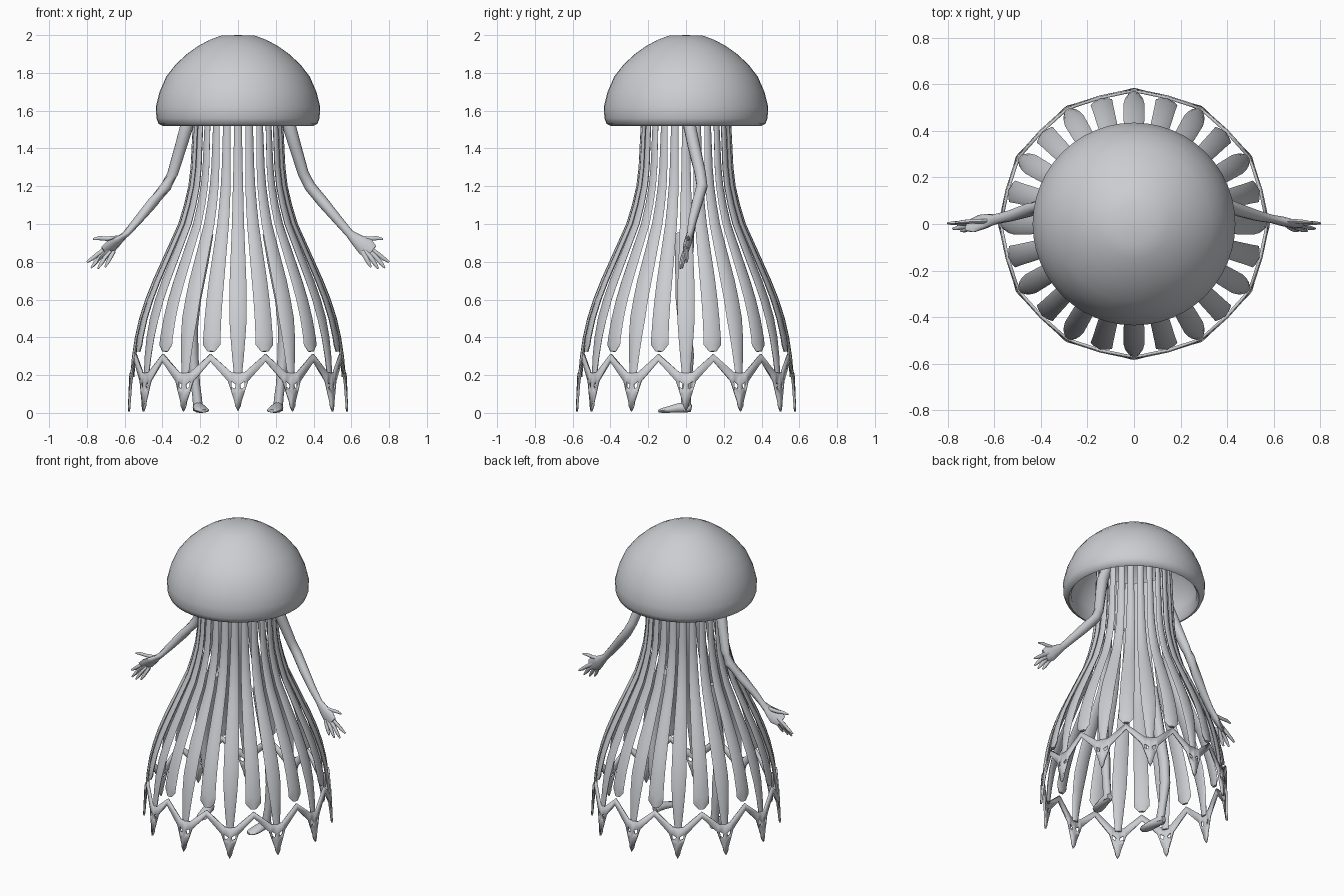
import bpy, bmesh
from math import sin, cos, pi, tau, radians
from mathutils import Vector

cube = bpy.data.objects.get("Cube")
if cube:
    bpy.data.objects.remove(cube, do_unlink=True)

grey = bpy.data.materials.new("pale_grey")
grey.use_nodes = True
colour = (0.6, 0.61, 0.64, 1)
grey.diffuse_color = colour
grey.node_tree.nodes["Principled BSDF"].inputs["Base Color"].default_value = colour


def finish(name, bm, angle=40):
    bmesh.ops.recalc_face_normals(bm, faces=bm.faces)
    mesh = bpy.data.meshes.new(name)
    bm.to_mesh(mesh)
    bm.free()
    mesh.materials.append(grey)
    obj = bpy.data.objects.new(name, mesh)
    bpy.context.collection.objects.link(obj)
    bpy.ops.object.select_all(action="DESELECT")
    obj.select_set(True)
    bpy.context.view_layer.objects.active = obj
    bpy.ops.object.shade_smooth_by_angle(angle=radians(angle))
    return obj


def loft(bm, path, sizes, side, sides=8):
    """Skin elliptical rings along a path; sizes are (half width, half depth)."""
    path = [Vector(p) for p in path]
    rings = []
    for i, p in enumerate(path):
        along = (path[min(i + 1, len(path) - 1)] - path[max(i - 1, 0)]).normalized()
        depth = along.cross(Vector(side)).normalized()
        wide = depth.cross(along)
        w, d = sizes[i]
        rings.append([bm.verts.new(p + wide * w * cos(tau * k / sides)
                                   + depth * d * sin(tau * k / sides))
                      for k in range(sides)])
    for a, b in zip(rings, rings[1:]):
        for k in range(sides):
            n = (k + 1) % sides
            bm.faces.new((a[k], a[n], b[n], b[k]))
    bm.faces.new(rings[0])
    bm.faces.new(rings[-1])


def lerp_table(table, z):
    for (z0, v0), (z1, v1) in zip(table, table[1:]):
        if z >= z1:
            return v0 + (v1 - v0) * (z - z0) / (z1 - z0)
    return table[-1][1]


# Skirt radius and strip half width, by height
FLARE = [(1.75, .23), (1.5, .24), (1.3, .25), (1.2, .262), (1.1, .285), (1.0, .315),
         (.9, .36), (.8, .405), (.7, .45), (.6, .49), (.5, .522), (.4, .545),
         (.3, .56), (.2, .57), (0, .578)]
LONG = [(1.75, .018), (1.4, .022), (1.0, .032), (.7, .044), (.5, .046), (.35, .036), (.19, .02)]
SHORT = [(1.75, .018), (1.4, .022), (1.0, .032), (.7, .042), (.36, .048), (.325, .02)]

# Hollow bell with a rolled rim
bm = bmesh.new()
bell = [(0, 2.0), (.09, 1.997), (.15, 1.975), (.21, 1.943), (.27, 1.9), (.33, 1.845),
        (.38, 1.78), (.415, 1.7), (.435, 1.62), (.432, 1.56), (.42, 1.53), (.40, 1.52),
        (.385, 1.54), (.39, 1.62), (.37, 1.7), (.3, 1.82), (.18, 1.92), (0, 1.96)]
pts = [bm.verts.new((r, 0, z)) for r, z in bell]
edges = [bm.edges.new(e) for e in zip(pts, pts[1:])]
bmesh.ops.spin(bm, geom=pts + edges, axis=(0, 0, 1), cent=(0, 0, 0),
               angle=tau, steps=48, use_duplicate=False)
bmesh.ops.remove_doubles(bm, verts=bm.verts, dist=.0005)
finish("bell", bm, 60)

# Hanging strips, alternating long and short
for name, table, offset in (("long_strips", LONG, 0), ("short_strips", SHORT, 15)):
    bm = bmesh.new()
    end = table[-1][0]
    heights = [z for z, r in FLARE if z > end + .045]
    heights += [table[-2][0]] if table is SHORT else []
    heights += [end]
    for i in range(12):
        a = radians(offset + 30 * i)
        out, side = Vector((cos(a), sin(a), 0)), (-sin(a), cos(a), 0)
        path = [out * (lerp_table(FLARE, z) - .01) + Vector((0, 0, z)) for z in heights]
        sizes = [(lerp_table(table, z), .011) for z in heights]
        loft(bm, path, sizes, side)
    finish(name, bm, 50)

# Zigzag hem with a pointed, two-eyed mask below each long strip
SHAPE = dict(peak=(.146, .312), peak_low=(.146, .272), top=(0, .21), ear=(.035, .215),
             cheek=(.053, .168), jaw=(.033, .105), chin=(0, .105), brow=(0, .15),
             eye_in=(.011, .15), eye_up=(.036, .167), eye_out=(.034, .137),
             eye_low=(.016, .127), snout=(.018, .06), nose=(.014, .035), tip=(0, .008))
FACES = ["peak peak_low cheek ear", "top ear eye_up eye_in brow", "ear cheek eye_up",
         "cheek jaw eye_out eye_up", "jaw chin eye_low eye_out",
         "chin brow eye_in eye_low", "chin jaw snout nose tip"]
bm = bmesh.new()
for i in range(12):
    a = radians(30 * i)
    out, side = Vector((cos(a), sin(a), 0)), Vector((-sin(a), cos(a), 0))
    for s in (1, -1):
        vert = {k: bm.verts.new(out * (lerp_table(FLARE, z) - .12 * x) + side * s * x
                                + Vector((0, 0, z))) for k, (x, z) in SHAPE.items()}
        for face in FACES:
            loop = [vert[k] for k in face.split()]
            bm.faces.new(loop if s > 0 else loop[::-1])
bmesh.ops.remove_doubles(bm, verts=bm.verts, dist=.004)
hem = finish("mask_hem", bm, 30)
thick = hem.modifiers.new("thickness", "SOLIDIFY")
thick.thickness = .012
thick.offset = 0

for s, label in ((1, "left"), (-1, "right")):
    def flip(path):
        return [(s * x, y, z) for x, y, z in path]

    # Arm, palm and fingers
    bm = bmesh.new()
    loft(bm, flip([(.22, .01, 1.66), (.265, .015, 1.54), (.3, .04, 1.42), (.345, .075, 1.27),
                   (.38, .085, 1.2), (.45, .06, 1.115), (.53, .035, 1.02), (.59, .022, .95),
                   (.635, .012, .91), (.675, .002, .88), (.71, -.004, .855)]),
         [(.034, .034), (.036, .034), (.033, .033), (.029, .03), (.03, .03), (.03, .028),
          (.025, .023), (.022, .018), (.036, .02), (.05, .018), (.036, .013)], (1, 0, 1), 10)
    fingers = [[(.63, .012, .925), (.69, .012, .922), (.735, .008, .925), (.768, .005, .92)],
               [(.69, .005, .875), (.735, .004, .845), (.77, .004, .818), (.8, .003, .798)],
               [(.685, .0, .86), (.73, -.01, .825), (.755, -.017, .795), (.777, -.02, .768)],
               [(.675, -.005, .855), (.705, -.018, .82), (.725, -.026, .79), (.742, -.03, .764)],
               [(.66, -.005, .855), (.675, -.018, .825), (.69, -.025, .797), (.704, -.03, .772)]]
    for path in fingers:
        loft(bm, flip(path), [(.015, .012), (.012, .011), (.011, .01), (.005, .005)], (1, 0, 1), 6)
    finish(label + "_arm", bm, 60)

    # Leg and foot
    bm = bmesh.new()
    loft(bm, flip([(.16, -.02, .95), (.19, -.02, .8), (.23, -.02, .6), (.245, -.005, .45),
                   (.24, .01, .3), (.225, .005, .15), (.215, .0, .07), (.212, .0, .012)]),
         [(.03, .04), (.034, .04), (.034, .036), (.033, .036), (.031, .034),
          (.024, .026), (.025, .028), (.026, .028)], (1, 0, 0), 10)
    loft(bm, flip([(.215, .028, .025), (.212, .0, .03), (.205, -.04, .026),
                   (.195, -.09, .018), (.185, -.125, .013), (.18, -.143, .01)]),
         [(.018, .02), (.028, .03), (.032, .026), (.038, .018), (.034, .013), (.018, .008)],
         (1, 0, 0), 10)
    finish(label + "_leg", bm, 60)
